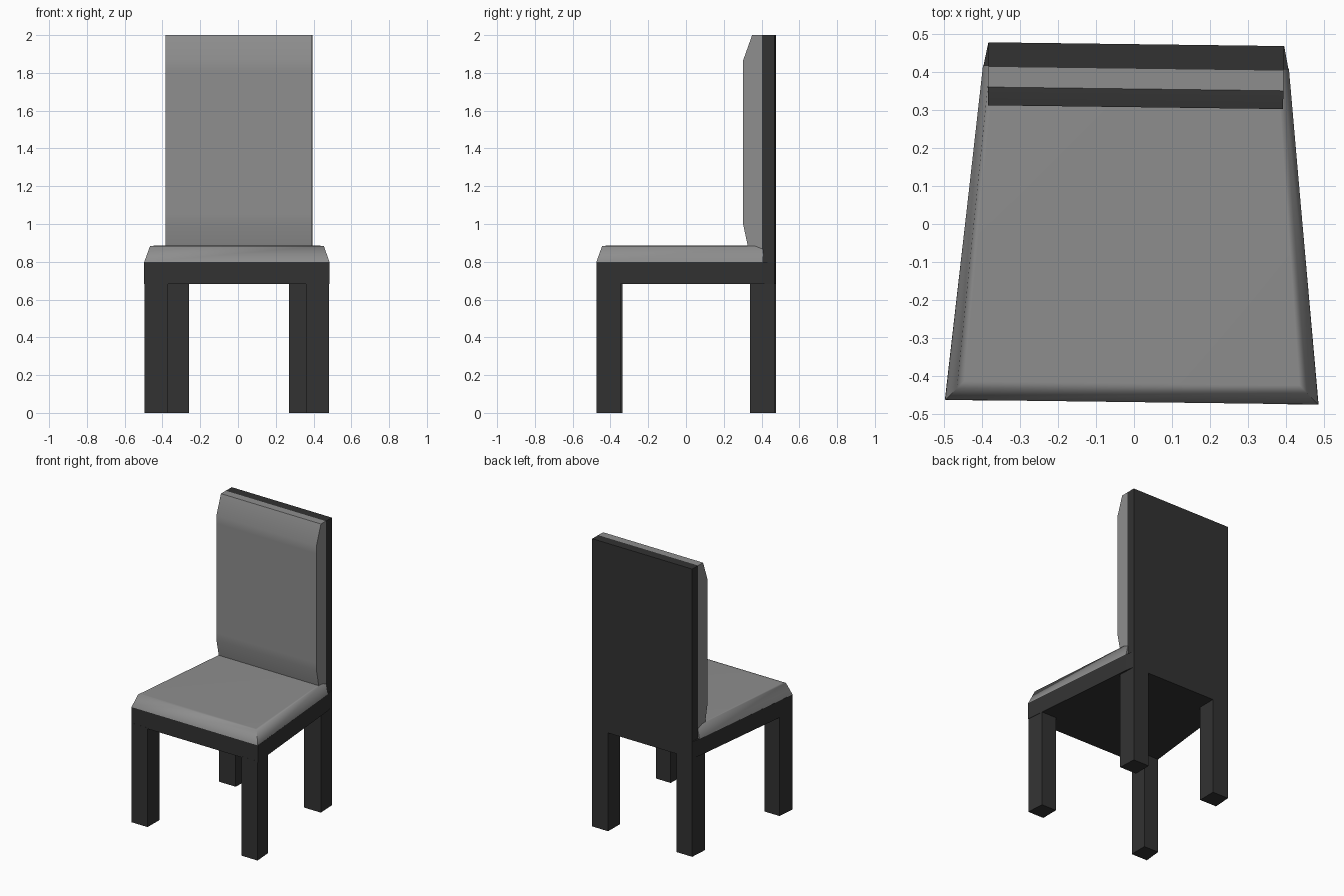
import bpy, bmesh, math
from mathutils import Matrix

if "Cube" in bpy.data.objects:
    bpy.data.objects.remove(bpy.data.objects["Cube"])

TURN = Matrix.Rotation(-0.0127, 4, 'Z')  # the chair stands very slightly turned


def material(name, rgb):
    m = bpy.data.materials.new(name)
    m.diffuse_color = (*rgb, 1)
    m.use_nodes = True
    m.node_tree.nodes["Principled BSDF"].inputs["Base Color"].default_value = m.diffuse_color
    return m


DARK = material("dark wood", (0.032, 0.032, 0.032))
GREY = material("grey fabric", (0.27, 0.27, 0.27))


def loft(name, rings, mat, smooth=None):
    """Join rings of points into a closed solid."""
    bm = bmesh.new()
    loops = [[bm.verts.new(p) for p in r] for r in rings]
    n = len(loops[0])
    for a, b in zip(loops, loops[1:]):
        for i in range(n):
            j = (i + 1) % n
            bm.faces.new((a[i], a[j], b[j], b[i]))
    bm.faces.new(loops[0][::-1])
    bm.faces.new(loops[-1])
    bmesh.ops.recalc_face_normals(bm, faces=bm.faces)
    bm.transform(TURN)
    me = bpy.data.meshes.new(name)
    bm.to_mesh(me)
    bm.free()
    me.materials.append(mat)
    ob = bpy.data.objects.new(name, me)
    bpy.context.collection.objects.link(ob)
    if smooth:
        bpy.ops.object.select_all(action='DESELECT')
        ob.select_set(True)
        bpy.context.view_layer.objects.active = ob
        bpy.ops.object.shade_smooth_by_angle(angle=math.radians(smooth))
    return ob


def prism(name, outline, z0, z1, mat):
    return loft(name, [[(x, y, z) for x, y in outline] for z in (z0, z1)], mat)


def trapezoid(front, y0, back, y1):
    return [(-front, y0), (front, y0), (back, y1), (-back, y1)]


# Seat frame, tapering to the back
prism("seat_frame", [(-0.491, -0.468), (0.491, -0.468), (0.402, 0.405),
                     (0.389, 0.471), (-0.389, 0.471), (-0.402, 0.405)],
      0.683, 0.80, DARK)

# Seat cushion with sloped, softened rim
rings = []
for inset, z in ((0, 0.80), (0.03, 0.884), (0.05, 0.885)):
    rings.append([(x, y, z) for x, y in
                  trapezoid(0.49 - inset, -0.468 + inset, 0.402 - inset * 0.6, 0.412)])
loft("seat_cushion", rings, GREY, 75)

# Back board
prism("back_board", trapezoid(0.388, 0.408, 0.388, 0.4725), 0.683, 2.0, DARK)

# Back cushion: side profile (y, z) swept across the width
profile = [(0.408, 0.87), (0.335, 0.87), (0.307, 1.0), (0.307, 1.05),
           (0.307, 1.81), (0.307, 1.865), (0.355, 2.0), (0.408, 2.0)]
loft("back_cushion", [[(x, y, z) for y, z in profile] for x in (-0.388, 0.388)],
     GREY, 40)

# Legs, left and right
for side, s in (("left", -1), ("right", 1)):
    prism("front_leg_" + side, [(s * 0.365, -0.4685), (s * 0.489, -0.4685),
                                (s * 0.478, -0.342), (s * 0.365, -0.342)],
          0.0, 0.69, DARK)
    prism("back_leg_" + side, [(s * 0.265, 0.344), (s * 0.395, 0.344),
                               (s * 0.388, 0.4725), (s * 0.265, 0.4725)],
          0.0, 0.69, DARK)
